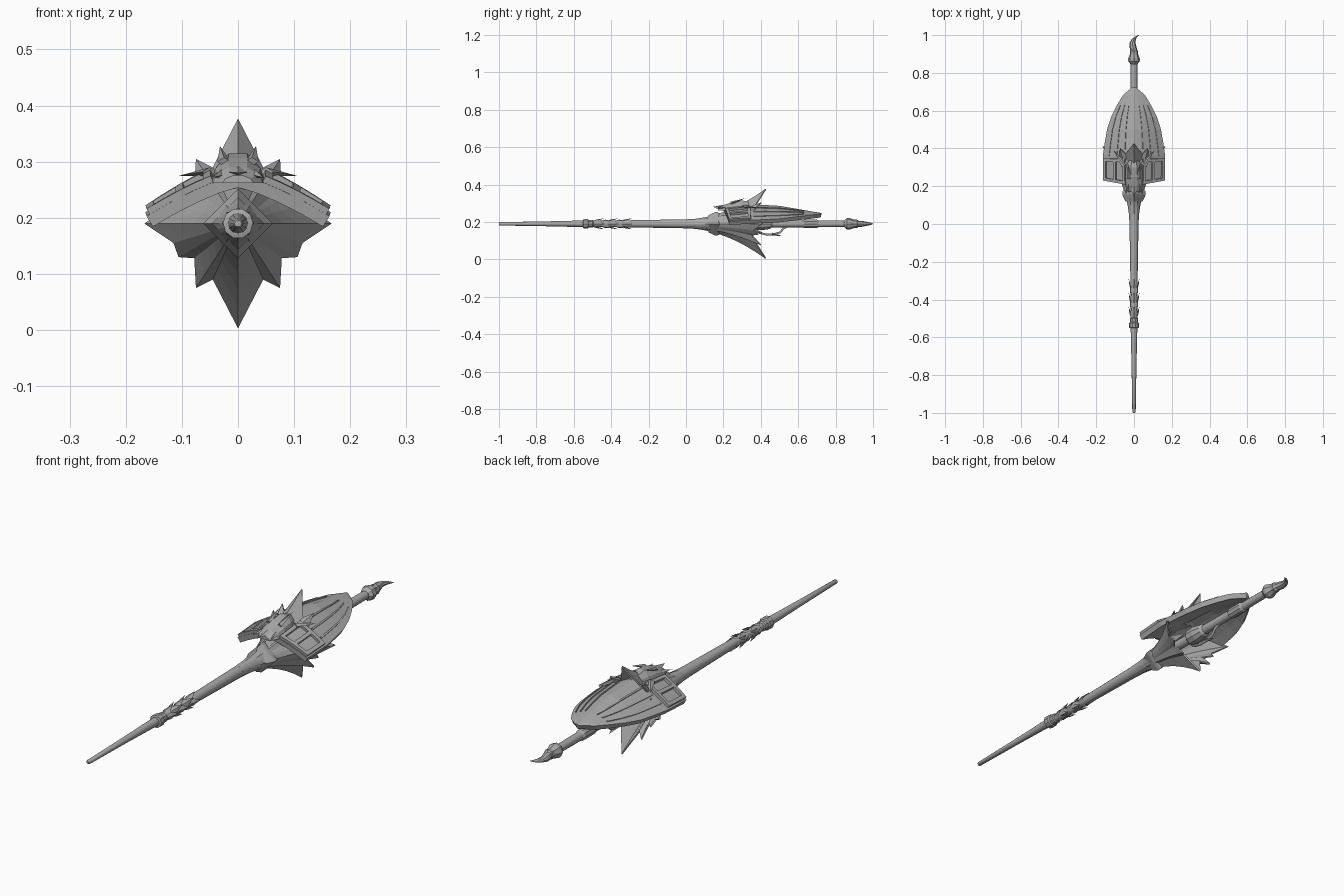
import bpy, bmesh, math
from mathutils import Vector

if "Cube" in bpy.data.objects:
    bpy.data.objects.remove(bpy.data.objects["Cube"])

AXIS = 0.19
metal = bpy.data.materials.new("grey_metal")
metal.diffuse_color = (0.4, 0.4, 0.4, 1)
metal.use_nodes = True
metal.node_tree.nodes["Principled BSDF"].inputs["Base Color"].default_value = metal.diffuse_color

def make(name, verts, faces, thick=0, smooth=False):
    me = bpy.data.meshes.new(name)
    me.from_pydata([tuple(v) for v in verts], [], faces)
    bm = bmesh.new()
    bm.from_mesh(me)
    bmesh.ops.recalc_face_normals(bm, faces=bm.faces)
    bm.to_mesh(me)
    bm.free()
    me.materials.append(metal)
    ob = bpy.data.objects.new(name, me)
    bpy.context.collection.objects.link(ob)
    if thick:
        m = ob.modifiers.new("thickness", 'SOLIDIFY')
        m.thickness = thick
        m.offset = -1
    if smooth:
        bpy.ops.object.select_all(action='DESELECT')
        ob.select_set(True)
        bpy.context.view_layer.objects.active = ob
        bpy.ops.object.shade_smooth_by_angle(angle=math.radians(35))
    return ob

def tube(name, rings, n=12, smooth=True):
    """Sweep rings (centre x, y, z, radius x, radius z) along y."""
    v, f = [], []
    for cx, cy, cz, rx, rz in rings:
        for i in range(n):
            a = 2 * math.pi * i / n
            v.append((cx + rx * math.cos(a), cy, cz + rz * math.sin(a)))
    for k in range(len(rings) - 1):
        for i in range(n):
            j = (i + 1) % n
            f.append((k*n+i, k*n+j, (k+1)*n+j, (k+1)*n+i))
    f += [tuple(range(n)), tuple(range((len(rings)-1)*n, len(rings)*n))]
    return make(name, v, f, 0, smooth)

def turned(name, profile, n=12, smooth=True):
    return tube(name, [(0, y, AXIS, r, r) for y, r in profile], n, smooth)

# Long shaft, collars and pommel
turned("lance_tip", [(-1, .006), (-.995, .009), (-.75, .013), (-.54, .018)])
turned("tip_collar", [(-.55, .020), (-.548, .027), (-.525, .027), (-.52, .022),
                      (-.50, .022), (-.495, .017)], 10, False)
turned("shaft", [(-.52, .017), (-.3, .019), (0, .024), (.1, .024), (.3, .021), (.88, .017)])
turned("grip_collar", [(.36, .024), (.37, .034), (.41, .036), (.45, .028), (.46, .02)], 10, False)
turned("rear_sleeve", [(.62, .018), (.63, .023), (.70, .023), (.71, .018)], 10, False)
turned("pommel", [(.845, .017), (.86, .030), (.875, .031), (.90, .022), (.915, .022), (.925, .014)], 8, False)
tube("pommel_horn", [(0, .915, AXIS, .018, .016), (-.006, .94, AXIS, .019, .016),
                     (-.008, .96, AXIS, .015, .012), (0, .98, AXIS, .011, .008),
                     (.012, .992, AXIS, .006, .005), (.025, 1, AXIS, .001, .001)], 8)

# Overlapping leaves wrapped round the shaft
v, f = [], []
for row in range(5):
    for k in range(4):
        a = math.pi / 2 * k + (math.pi / 4 if row % 2 else 0)
        y0 = -.50 + row * .037
        out = Vector((math.cos(a), 0, math.sin(a)))
        side = Vector((-math.sin(a), 0, math.cos(a)))
        b = len(v)
        for dy, r, s in ((0, .016, 0), (.03, .017, .014), (.03, .025, 0), (.03, .017, -.014), (.065, .029, 0)):
            v.append(out * r + side * s + Vector((0, y0 + dy, AXIS)))
        f += [(b, b+1, b+2), (b, b+2, b+3), (b+1, b+4, b+2), (b+2, b+4, b+3), (b, b+3, b+4, b+1)]
make("shaft_leaves", v, f)

# Flared hand guard with a spiked rim: one quadrant (x, y, z offset), mirrored
quad = [(.167, .41, 0), (.115, .36, .035), (.106, .385, .06), (.078, .35, .062),
        (.075, .40, .115), (.045, .37, .10), (0, .425, .187)]
rim = quad + [(-x, y, z) for x, y, z in quad[-2::-1]]
rim += [(x, y, -z) for x, y, z in rim[-2:0:-1]]
n, rows = len(rim), 9
v, f = [], []
for k in range(rows):
    t = k / (rows - 1)
    for x, y, z in rim:
        d = Vector((x, 0, z))
        r = .024 + (d.length - .024) * t ** 1.9
        v.append(d.normalized() * r + Vector((0, y * t, AXIS)))
for k in range(rows - 1):
    for i in range(n):
        j = (i + 1) % n
        f.append((k*n+i, k*n+j, (k+1)*n+j, (k+1)*n+i))
make("hand_guard", v, f, .006)

# Faceted collar in front of the guard, rising to a diamond section
v, f = [], []
for y, r in ((.12, .046), (.155, .062), (.17, .062), (.19, .05)):
    for i in range(4):
        a = math.pi / 2 * i
        v.append((r * math.cos(a), y, AXIS + r * math.sin(a)))
for k in range(3):
    for i in range(4):
        f.append((k*4+i, k*4+(i+1) % 4, k*4+4+(i+1) % 4, k*4+4+i))
make("diamond_collar", v, f)

# Arched shield
def lerp(table, y):
    for (y0, a), (y1, b) in zip(table, table[1:]):
        if y <= y1:
            return a + (b - a) * max(0, (y - y0) / (y1 - y0))
    return table[-1][1]

WIDTH = [(.2, .163), (.36, .165), (.43, .155), (.5, .143), (.57, .12), (.63, .09), (.68, .06), (.69, .05), (.725, .008)]
CREST = [(.2, .276), (.36, .294), (.5, .286), (.72, .248)]
EDGE = [(.2, .203), (.36, .210), (.5, .217), (.72, .243)]

def shield(u, y, lift=0):
    c, e = lerp(CREST, y), lerp(EDGE, y)
    sweep = .03 * abs(u) * max(0, (.36 - y) / .16)   # front edge swept back
    return Vector((u * lerp(WIDTH, y), y + sweep, c - (c - e) * abs(u) ** 1.35 + lift))

def plate(name, us, ys, lift, thick):
    w = len(us)
    v = [shield(u, y, lift) for y in ys for u in us]
    f = [(k*w+i, k*w+i+1, (k+1)*w+i+1, (k+1)*w+i)
         for k in range(len(ys) - 1) for i in range(w - 1)]
    return make(name, v, f, thick)

ys = [.2, .25, .3, .36, .43, .5, .57, .63, .68, .69, .725]
plate("shield", [i / 4 - 1 for i in range(9)], ys, 0, .022)

# Overlapping ribs, front frame rails and cross bars on the shield
def span(a, b, n):
    return [a + (b - a) * i / (n - 1) for i in range(n)]

for s, side in ((1, "right"), (-1, "left")):
    for i, u in enumerate((.3, .55, .8)):
        plate(f"shield_rib_{side}_{i}", [s * u, s * (u + .04)], ys[3:8], .004, .008)
    for i, y in enumerate((.2, .325)):
        plate(f"frame_rail_{side}_{i}", [s * q for q in span(.3, 1, 5)], [y, y + .018], .013, .02)
    for i, u in enumerate((.3, .6, .92)):
        plate(f"frame_bar_{side}_{i}", [s * u, s * (u + .08)], span(.2, .343, 4), .013, .02)

# Spikes: pyramid with a ridge from base centre, half width, depth and tip
def spike(name, base, tip, half, depth):
    b, t = Vector(base), Vector(tip)
    d = (t - b).normalized()
    side = d.cross(Vector((0, 0, 1))).normalized()
    up = side.cross(d)
    v = [b + side * half, b + up * depth, b - side * half, b - up * depth, t]
    make(name, v, [(0, 1, 4), (1, 2, 4), (2, 3, 4), (3, 0, 4), (0, 1, 2, 3)])

# Crest dome with ribs and claws on top of the shield
v, f = [], []
for y, w, h in ((.17, .028, .275), (.20, .045, .290), (.25, .050, .306), (.30, .046, .315), (.345, .03, .305)):
    for x, z in ((-1, .262), (-.8, .262 + (h - .262) * .6), (-.35, h), (.35, h), (.8, .262 + (h - .262) * .6), (1, .262)):
        v.append((x * w, y, z))
for k in range(4):
    f += [(k*6+i, k*6+(i+1) % 6, k*6+6+(i+1) % 6, k*6+6+i) for i in range(6)]
f += [tuple(range(6)), tuple(range(24, 30))]
make("crest_dome", v, f)
spike("crest_beak", (0, .2, .282), (0, .14, .28), .022, .01)
for s, side in ((1, "right"), (-1, "left")):
    spike(f"crest_claw_{side}", (s*.03, .21, .278), (s*.045, .155, .272), .012, .008)
    spike(f"crest_horn_{side}", (s*.025, .24, .300), (s*.032, .32, .328), .012, .008)
    spike(f"crest_wing_{side}", (s*.05, .31, .282), (s*.105, .385, .275), .018, .008)

# Knuckle guard below the grip, with two leaf points
cu = bpy.data.curves.new("knuckle_guard", 'CURVE')
cu.dimensions = '3D'
cu.bevel_depth = .006
cu.bevel_resolution = 1
sp = cu.splines.new('POLY')
pts = [(.36, .165), (.39, .142), (.43, .133), (.47, .134), (.505, .145), (.52, .165), (.55, .178)]
sp.points.add(len(pts) - 1)
for p, (y, z) in zip(sp.points, pts):
    p.co = (0, y, z, 1)
cu.materials.append(metal)
bpy.context.collection.objects.link(bpy.data.objects.new("knuckle_guard", cu))
spike("knuckle_leaf_rear", (0, .46, .136), (0, .515, .124), .012, .008)
spike("knuckle_leaf_front", (0, .38, .15), (0, .44, .125), .012, .008)
